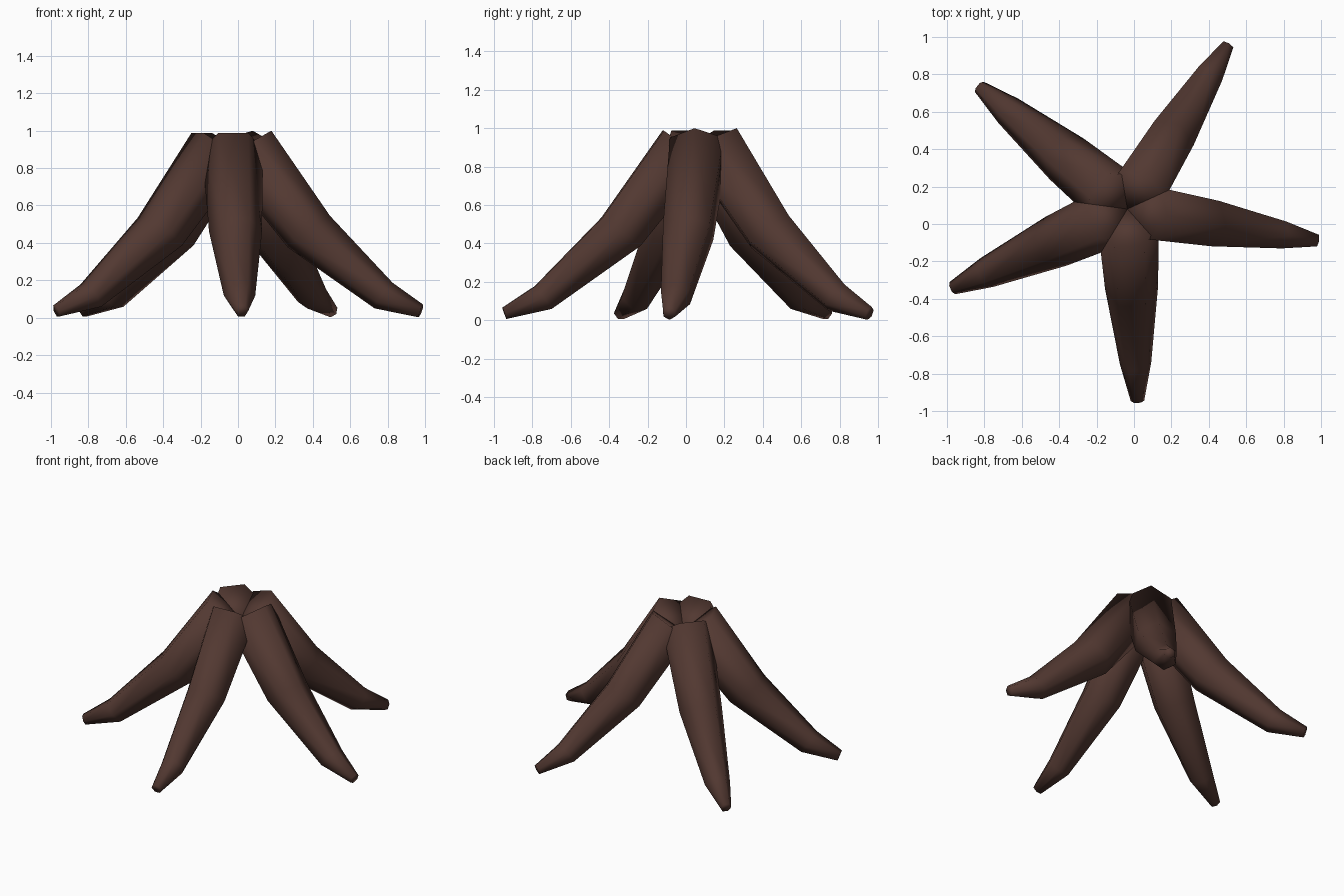
import bpy, bmesh, math
from mathutils import Vector

if "Cube" in bpy.data.objects:
    bpy.data.objects.remove(bpy.data.objects["Cube"])

bark = bpy.data.materials.new("dark_brown")
bark.diffuse_color = (0.085, 0.04, 0.031, 1)
bark.use_nodes = True
bark.node_tree.nodes["Principled BSDF"].inputs["Base Color"].default_value = bark.diffuse_color

HUB = Vector((-0.035, 0.08, 0))   # point where all the roots meet
SIDES = 6
# each ring: radial distance, height, radius, upward direction of the ring plane (radial, z)
RINGS = [
    (0.086, 0.902, 0.163, (0.80, 0.60)),
    (0.420, 0.460, 0.142, (0.80, 0.60)),
    (0.825, 0.118, 0.084, (0.58, 0.81)),
    (1.027, 0.036, 0.036, (0.34, 0.94)),
]


def make_root(name, degrees, roll):
    """Tapered, bent tube that leans out from the hub; roll is in half sides."""
    a = math.radians(degrees)
    out = Vector((math.cos(a), math.sin(a), 0))
    side = Vector((-math.sin(a), math.cos(a), 0))
    bm = bmesh.new()
    loops = []
    for r, z, rad, (ur, uz) in RINGS:
        up = (out * ur + Vector((0, 0, uz))).normalized()
        centre = HUB + out * r + Vector((0, 0, z))
        loop = []
        for i in range(SIDES):
            t = 2 * math.pi * (i + roll * 0.5) / SIDES
            loop.append(bm.verts.new(centre + rad * (up * math.cos(t) + side * math.sin(t))))
        loops.append(loop)
    for lo, hi in zip(loops, loops[1:]):
        for i in range(SIDES):
            j = (i + 1) % SIDES
            bm.faces.new((lo[i], lo[j], hi[j], hi[i]))
    # end caps
    bm.faces.new(loops[0])
    bm.faces.new(loops[-1])
    bmesh.ops.recalc_face_normals(bm, faces=bm.faces[:])
    for f in bm.faces:
        f.smooth = True
    mesh = bpy.data.meshes.new(name)
    bm.to_mesh(mesh)
    bm.free()
    mesh.materials.append(bark)
    bpy.context.collection.objects.link(bpy.data.objects.new(name, mesh))


# five roots spread around the hub
for name, degrees, roll in [
    ("right_root", -9.4, 0),
    ("back_right_root", 58.5, 0),
    ("back_left_root", 140.5, 1),
    ("left_root", 204.3, 1),
    ("front_root", 273, 1),
]:
    make_root(name, degrees, roll)
